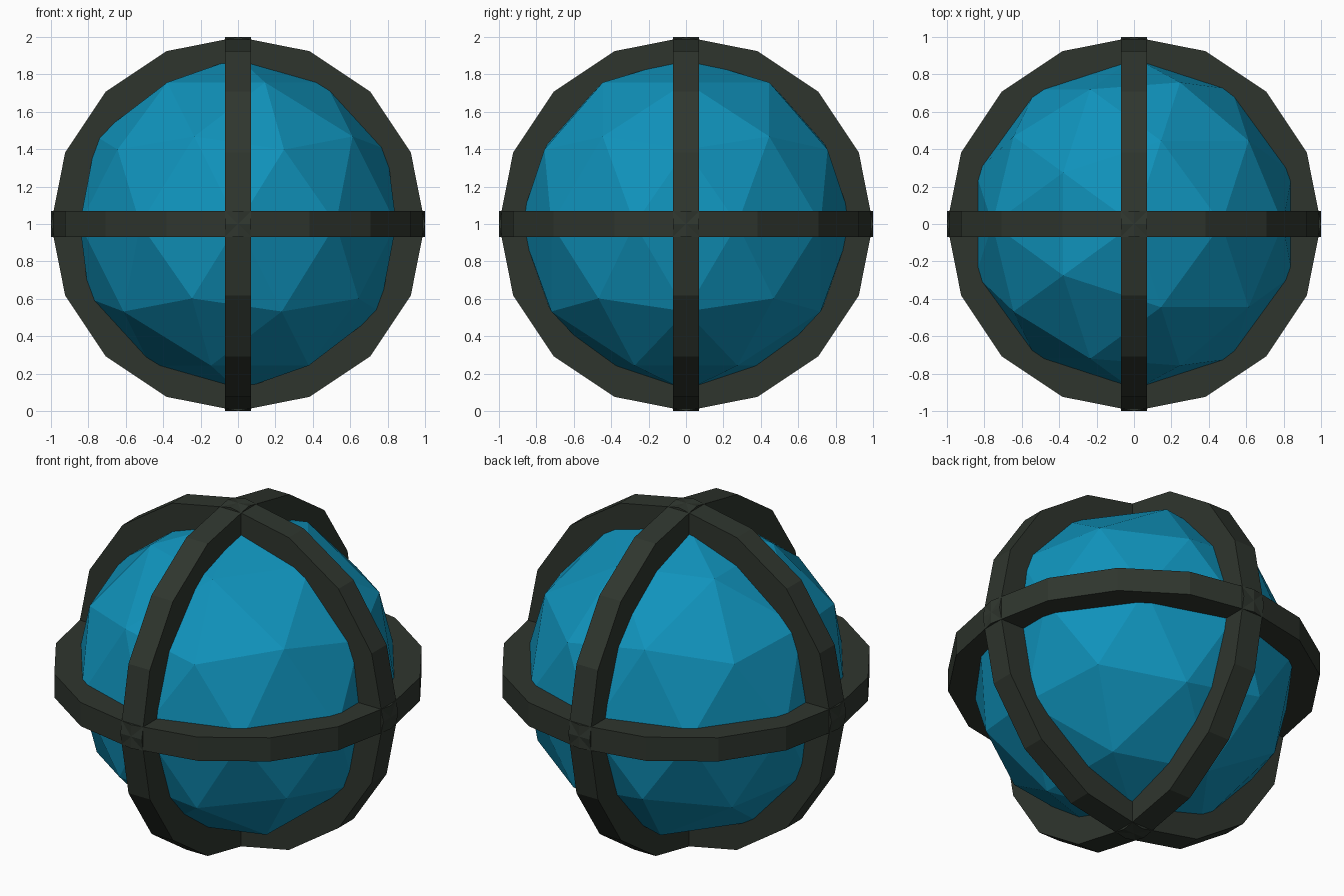
import bpy, bmesh, math
from mathutils import Matrix

if "Cube" in bpy.data.objects:
    bpy.data.objects.remove(bpy.data.objects["Cube"])

CENTRE = Matrix.Translation((0, 0, 1))


def material(name, rgb):
    m = bpy.data.materials.new(name)
    m.diffuse_color = (*rgb, 1)
    m.use_nodes = True
    m.node_tree.nodes["Principled BSDF"].inputs["Base Color"].default_value = m.diffuse_color
    return m


def add_object(name, bm, mat):
    bmesh.ops.recalc_face_normals(bm, faces=bm.faces)
    mesh = bpy.data.meshes.new(name)
    bm.to_mesh(mesh)
    bm.free()
    mesh.materials.append(mat)
    ob = bpy.data.objects.new(name, mesh)
    bpy.context.collection.objects.link(ob)
    return ob


def ring(name, rotation, mat, outer=1.0, inner=0.8, half=0.07, sides=16):
    # Square-section hoop around local z
    bm = bmesh.new()
    section = [(outer, -half), (outer, half), (inner, half), (inner, -half)]
    loops = []
    for i in range(sides):
        a = 2 * math.pi * i / sides
        loops.append([bm.verts.new((r * math.cos(a), r * math.sin(a), z))
                      for r, z in section])
    for i in range(sides):
        p, q = loops[i], loops[(i + 1) % sides]
        for j in range(4):
            k = (j + 1) % 4
            bm.faces.new((p[j], q[j], q[k], p[k]))
    bm.transform(CENTRE @ rotation)
    return add_object(name, bm, mat)


blue = material("blue", (0.005, 0.29, 0.50))
dark = material("dark_frame", (0.028, 0.036, 0.027))

# Faceted core
bm = bmesh.new()
bmesh.ops.create_icosphere(bm, subdivisions=2, radius=0.89, matrix=CENTRE)
add_object("core_ball", bm, blue)

# Three crossing hoops
quarter = math.pi / 2
ring("horizontal_hoop", Matrix.Identity(4), dark)
ring("front_hoop", Matrix.Rotation(quarter, 4, 'X'), dark)
ring("side_hoop", Matrix.Rotation(quarter, 4, 'Y'), dark)
